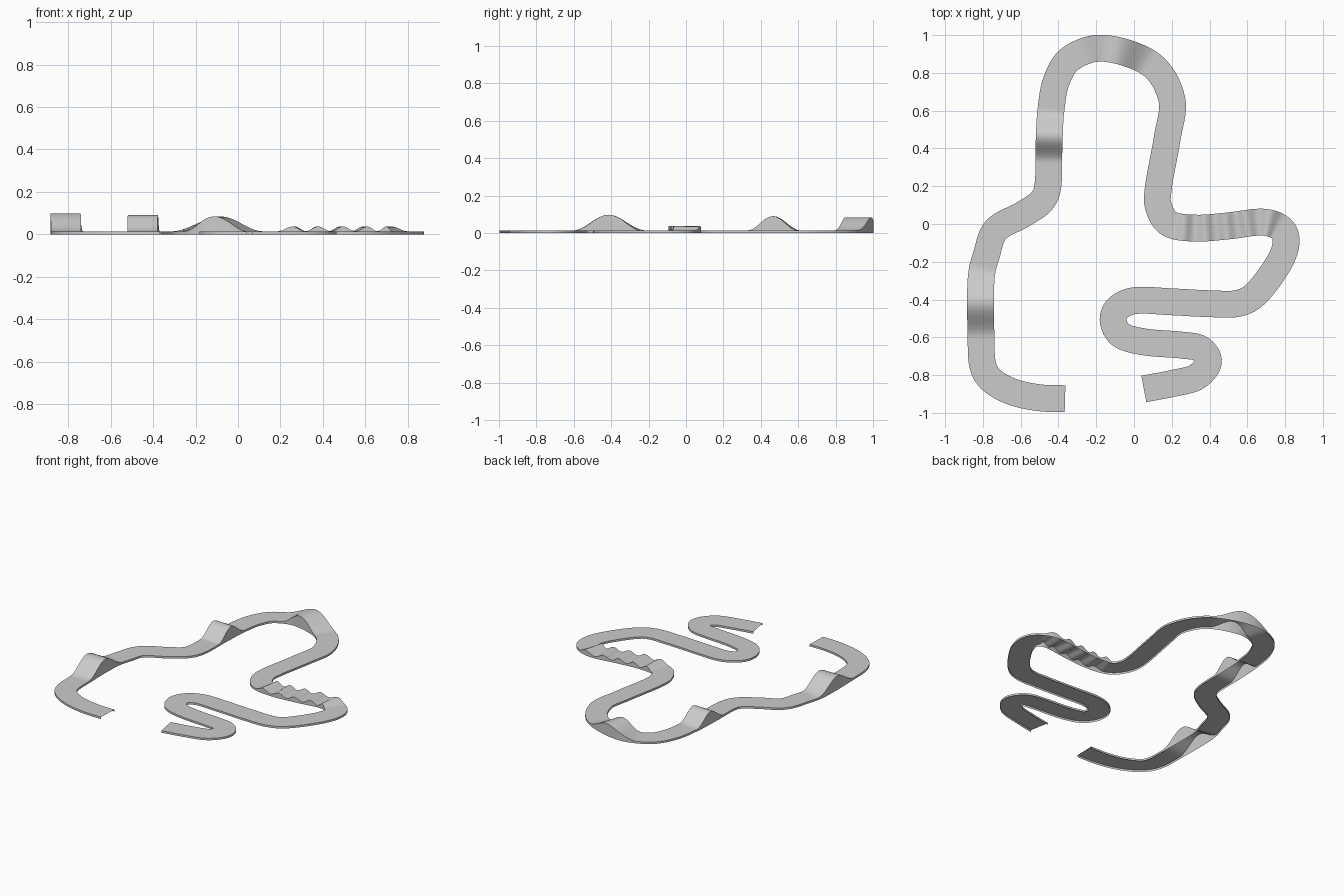
import bpy
import bmesh
import math
from mathutils import Vector

if "Cube" in bpy.data.objects:
    bpy.data.objects.remove(bpy.data.objects["Cube"], do_unlink=True)

HALF_WIDTH = 0.071
DECK = 0.014
STEP = 0.0125

# Centre line of the track, from the open start to the open finish
PATH = [
    (-.365, -.925), (-.5, -.92), (-.64, -.89), (-.75, -.83), (-.8, -.75), (-.81, -.6),
    (-.81, -.3), (-.78, -.16), (-.73, -.03), (-.59, .05), (-.49, .12), (-.455, .21),
    (-.45, .42), (-.44, .6), (-.41, .76), (-.33, .88), (-.155, .93), (.09, .845),
    (.2, .66), (.175, .45), (.13, .2), (.13, .09), (.19, .0), (.33, -.022),
    (.5, -.01), (.68, .01), (.78, -.025), (.805, -.1), (.765, -.21), (.65, -.365),
    (.55, -.42), (.4, -.422), (.2, -.412), (.01, -.405), (-.085, -.445), (-.11, -.515),
    (-.065, -.59), (.06, -.625), (.25, -.641), (.35, -.66), (.394, -.73), (.33, -.81),
    (.2, -.845), (.052, -.873),
]

# Bumps: peak position, half length along the track, top height
BUMPS = [((-.81, -.41), .19, .098), ((-.45, .465), .14, .09), ((-.1, .93), .19, .084)]
BUMPS += [((.27 + .111 * i, -.01), .055, .037) for i in range(5)]


def catmull(a, b, c, d, t):
    return 0.5 * (2 * b + (c - a) * t + (2 * a - 5 * b + 4 * c - d) * t * t
                  + (3 * b - a - 3 * c + d) * t ** 3)


def smooth_path(points, divisions=30):
    p = [Vector(q) for q in points]
    p = [2 * p[0] - p[1]] + p + [2 * p[-1] - p[-2]]
    line = []
    for i in range(1, len(p) - 2):
        line += [catmull(*p[i - 1:i + 3], k / divisions) for k in range(divisions)]
    return line + [p[-2]]


def resample(line, step):
    total = sum((b - a).length for a, b in zip(line, line[1:]))
    count = round(total / step)
    gap = total / count
    out, travelled = [line[0]], 0.0
    for a, b in zip(line, line[1:]):
        length = (b - a).length
        while travelled + length >= gap * len(out) and len(out) < count:
            out.append(a.lerp(b, (gap * len(out) - travelled) / length))
        travelled += length
    return out + [line[-1]], gap


def deck_heights(centres, gap):
    heights = [DECK] * len(centres)
    for peak, reach, top in BUMPS:
        middle = min(range(len(centres)), key=lambda i: (centres[i] - Vector(peak)).length)
        for i in range(len(centres)):
            u = abs(i - middle) * gap / reach
            if u < 1:
                rise = (top - DECK) * (0.5 + 0.5 * math.cos(math.pi * u))
                heights[i] = max(heights[i], DECK + rise)
    return heights


# Colour
grey = bpy.data.materials.new("track_grey")
grey.use_nodes = True
colour = (0.6, 0.6, 0.6, 1)
grey.diffuse_color = colour
grey.node_tree.nodes["Principled BSDF"].inputs["Base Color"].default_value = colour

# Track: a deck with side skirts down to the ground, open beneath and at both ends
centres, gap = resample(smooth_path(PATH), STEP)
heights = deck_heights(centres, gap)
bm = bmesh.new()
previous = None
for i, (centre, z) in enumerate(zip(centres, heights)):
    ahead = centres[min(i + 1, len(centres) - 1)] - centres[max(i - 1, 0)]
    side = Vector((-ahead.y, ahead.x)).normalized() * HALF_WIDTH
    left, right = centre + side, centre - side
    section = [bm.verts.new((*edge, level)) for edge, level in
               ((left, 0), (left, z), (right, z), (right, 0))]
    if previous:
        for k in range(3):
            bm.faces.new((previous[k], previous[k + 1], section[k + 1], section[k]))
    previous = section
bm.normal_update()
if sum(f.normal.z for f in bm.faces) < 0:
    bmesh.ops.reverse_faces(bm, faces=bm.faces[:])

mesh = bpy.data.meshes.new("track")
bm.to_mesh(mesh)
bm.free()
mesh.materials.append(grey)
track = bpy.data.objects.new("track", mesh)
bpy.context.collection.objects.link(track)

bpy.context.view_layer.objects.active = track
track.select_set(True)
bpy.ops.object.shade_smooth_by_angle(angle=math.radians(35))
